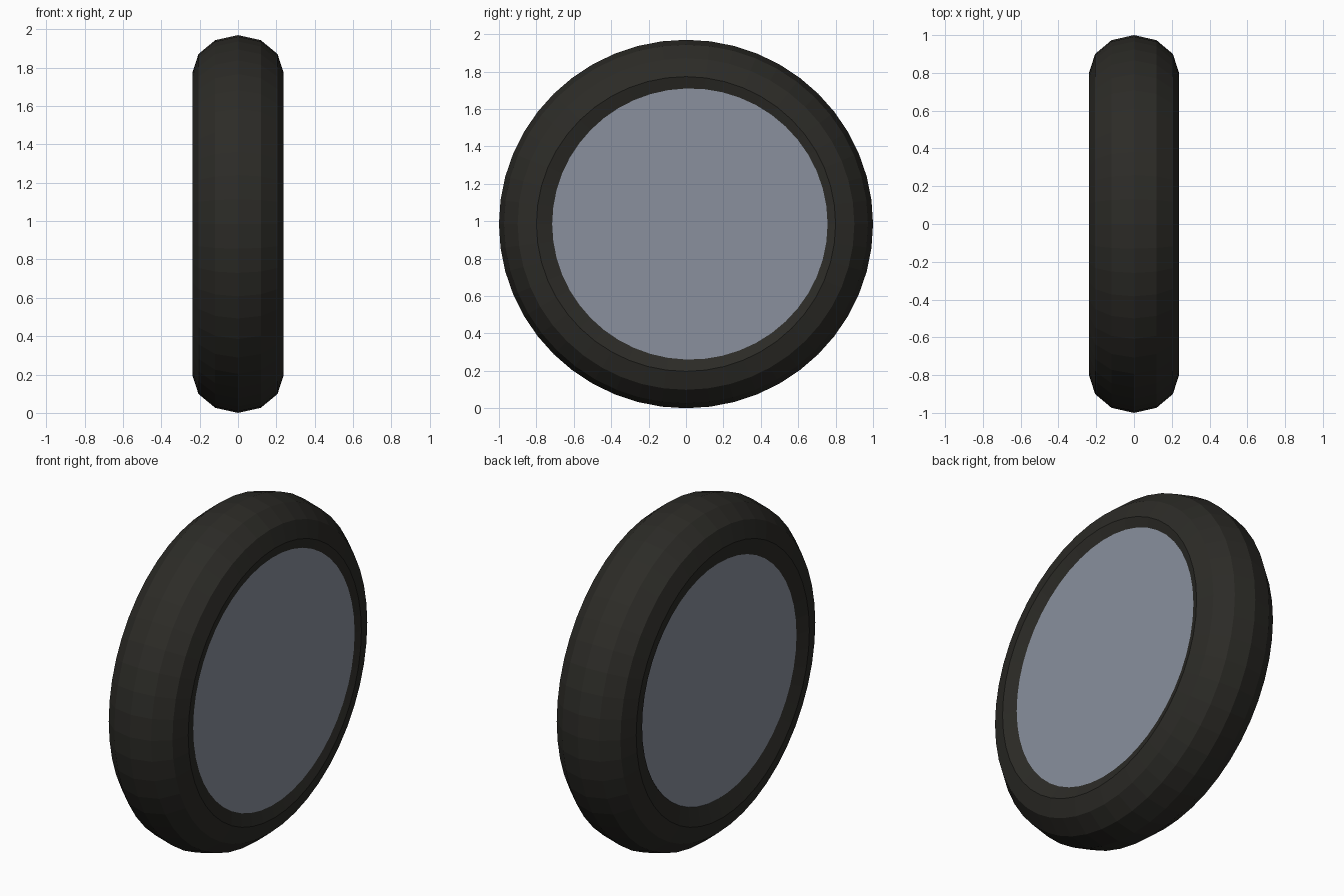
import bpy
from math import pi

if "Cube" in bpy.data.objects:
    bpy.data.objects.remove(bpy.data.objects["Cube"])


def coloured(obj, name, rgb):
    mat = bpy.data.materials.new(name)
    mat.diffuse_color = (*rgb, 1)
    mat.use_nodes = True
    mat.node_tree.nodes["Principled BSDF"].inputs["Base Color"].default_value = mat.diffuse_color
    obj.data.materials.append(mat)


def apply_transform():
    bpy.ops.object.transform_apply(location=False, rotation=True, scale=True)


# Tyre: faceted ring, axle along x, slightly widened and slightly squashed
bpy.ops.mesh.primitive_torus_add(major_segments=48, minor_segments=12,
                                 major_radius=0.8, minor_radius=0.2,
                                 location=(0, 0, 0.985), rotation=(0, pi / 2, 0))
tyre = bpy.context.object
tyre.name = "tyre"
tyre.scale = (0.985, 1, 1.19)
apply_transform()
coloured(tyre, "rubber", (0.025, 0.024, 0.02))

# Wheel disc: solid plate whose rim is buried in the tyre, very slightly skewed
bpy.ops.mesh.primitive_cylinder_add(vertices=32, radius=0.765, depth=0.423,
                                    location=(0.006, 0, 0.988),
                                    rotation=(0, pi / 2, -0.009))
disc = bpy.context.object
disc.name = "wheel_disc"
apply_transform()
coloured(disc, "metal", (0.25, 0.28, 0.34))
